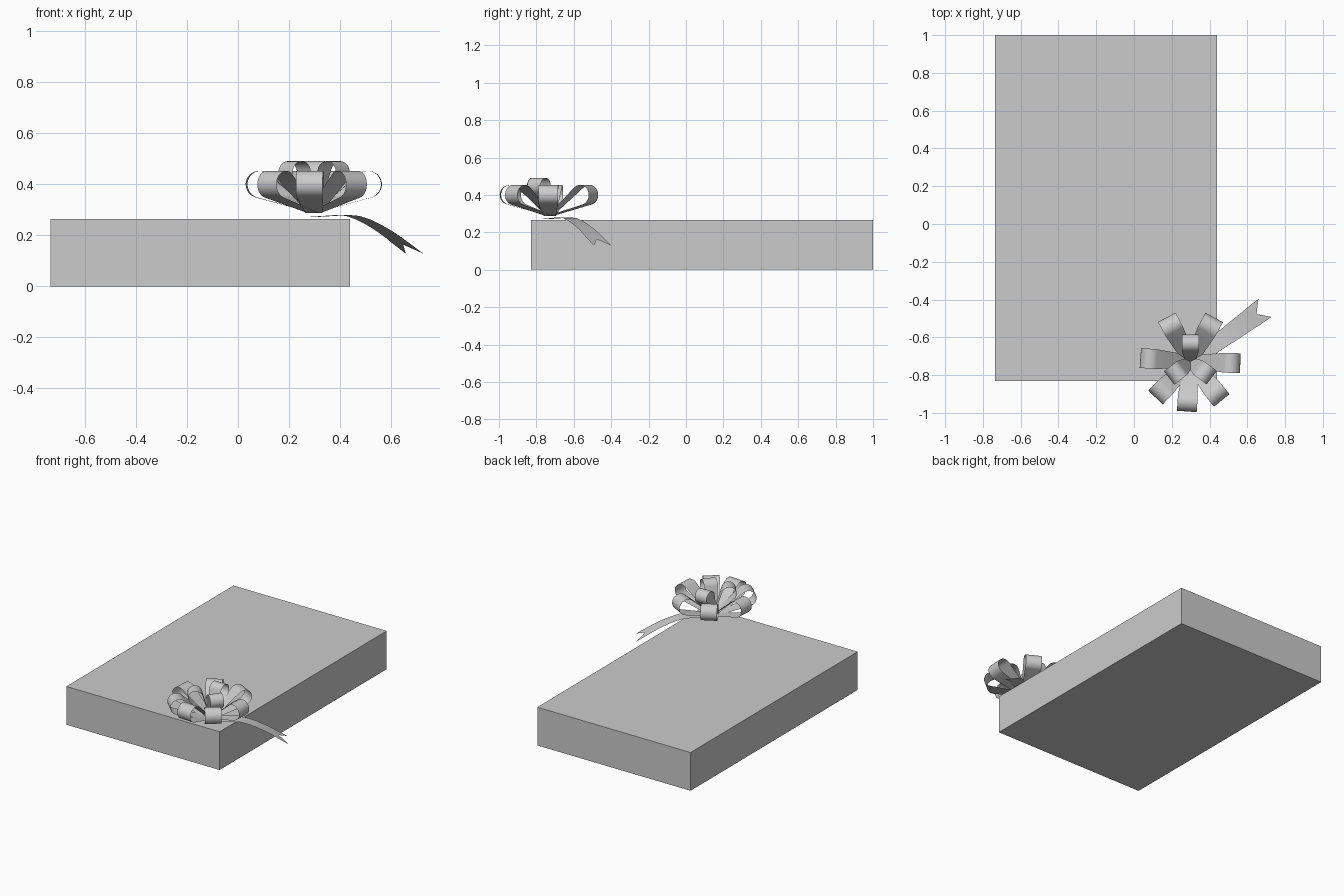
import bpy, bmesh, math
from mathutils import Vector

if "Cube" in bpy.data.objects:
    bpy.data.objects.remove(bpy.data.objects["Cube"])

BOW = Vector((0.298, -0.728, 0.287))   # where all bow loops meet


def make_strip(name, rows):
    """Ribbon surface from a list of cross rows (equal point counts)."""
    bm = bmesh.new()
    grid = [[bm.verts.new(p) for p in row] for row in rows]
    for a, b in zip(grid, grid[1:]):
        for i in range(len(a) - 1):
            bm.faces.new((a[i], a[i + 1], b[i + 1], b[i]))
    mesh = bpy.data.meshes.new(name)
    bm.to_mesh(mesh)
    bm.free()
    for p in mesh.polygons:
        p.use_smooth = True
    obj = bpy.data.objects.new(name, mesh)
    bpy.context.collection.objects.link(obj)
    return obj


def make_loop(name, angle, cr, cz, radius, w_in, w_out):
    """Teardrop ribbon loop: two straight legs tangent to a round end."""
    a = math.radians(angle)
    out, side = Vector((math.cos(a), math.sin(a), 0)), Vector((-math.sin(a), math.cos(a), 0))
    d, phi = math.hypot(cr, cz), math.atan2(cz, cr)
    half = math.pi / 2 + math.asin(radius / d)
    arc = []
    for i in range(21):
        t = phi - half + 2 * half * i / 20
        arc.append((cr + radius * math.cos(t), cz + radius * math.sin(t)))
    leg = lambda p: [(p[0] * k / 4, p[1] * k / 4) for k in range(4)]
    profile = leg(arc[0]) + arc + leg(arc[-1])[::-1]
    rows = []
    for r, z in profile:
        w = w_in + (w_out - w_in) * min(1, math.hypot(r, z) / d)
        c = BOW + out * r + Vector((0, 0, z))
        rows.append([c - side * w / 2, c + side * w / 2])
    return make_strip(name, rows)


# Box
bpy.ops.mesh.primitive_cube_add(size=1, location=(-0.1475, 0.085, 0.1325))
box = bpy.context.object
box.name = "gift_box"
box.scale = (1.175, 1.83, 0.265)

# Lower ring of wide loops
for i, ang in enumerate((176, 226, 266, 309, 358, 61.5, 118)):
    make_loop(f"lower_loop_{i}", ang, 0.212, 0.113, 0.053, 0.065, 0.105)

# Upper ring of small loops
for i, ang in enumerate((90, 218, 323)):
    make_loop(f"upper_loop_{i}", ang, 0.096, 0.158, 0.046, 0.05, 0.09)

# Ribbon tail with a notched end
start, end = Vector((0.29, -0.74, 0)), Vector((0.695, -0.443, 0))
along = (end - start).normalized()
side = Vector((-along.y, along.x, 0))
path = [(0, .272), (.08, .276), (.15, .28), (.2, .276), (.25, .262),
        (.3, .242), (.35, .218), (.4, .19), (.44, .166), (.50, .128)]
rows = []
for s, z in path:
    w = 0.07 + 0.048 * s / 0.5
    c = start + along * s + Vector((0, 0, z))
    rows.append([c - side * w / 2, c, c + side * w / 2])
rows[-1][1] = start + along * 0.445 + Vector((0, 0, 0.163))
rows[-2] = [p - along * 0.025 + Vector((0, 0, 0.014)) for p in rows[-2]]
make_strip("ribbon_tail", rows)
